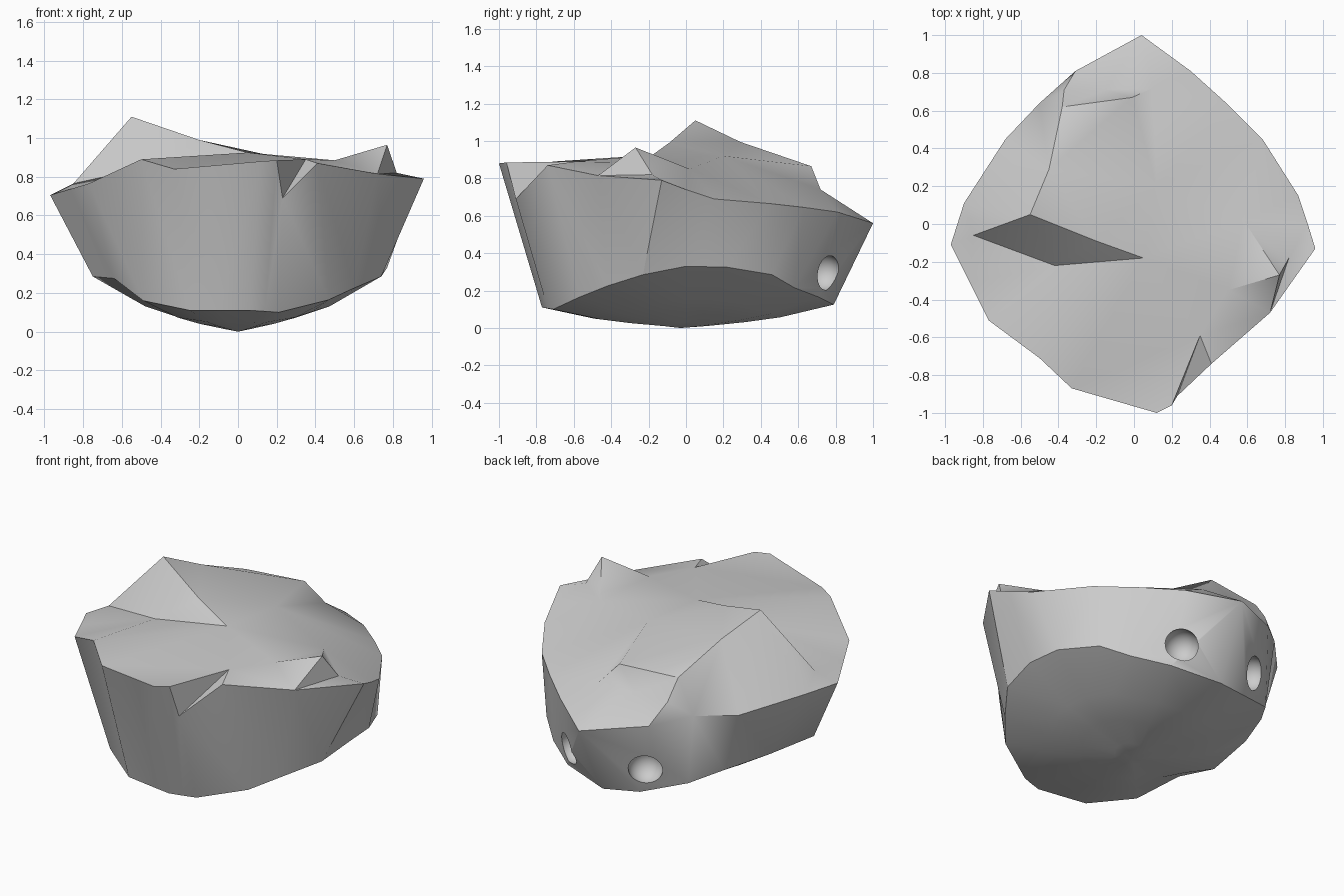
import bpy, bmesh, math
from mathutils import Vector
from mathutils.geometry import delaunay_2d_cdt

old = bpy.data.objects.get("Cube")
if old:
    bpy.data.objects.remove(old, do_unlink=True)

# Stone colour
stone = bpy.data.materials.new("grey_stone")
stone.use_nodes = True
colour = (0.6, 0.6, 0.6, 1)
stone.diffuse_color = colour
stone.node_tree.nodes["Principled BSDF"].inputs["Base Color"].default_value = colour

# Upper rim, counter-clockwise from the front
rim = [Vector(p) for p in (
    (.12, -1, .88), (.2, -.96, .885), (.23, -.91, .69), (.41, -.74, .87),
    (.72, -.47, .815), (.96, -.13, .79), (.92, 0, .74), (.87, .15, .69),
    (.68, .45, .665), (.5, .63, .645), (.3, .81, .62), (.04, 1, .56),
    (-.31, .81, .61), (-.5, .64, .66), (-.68, .45, .64), (-.9, .11, .7),
    (-.97, -.11, .705), (-.87, -.31, .735), (-.77, -.51, .765),
    (-.5, -.71, .89), (-.33, -.87, .84))]

# Lower rim, one point under each point of the upper rim
base = [Vector(p) for p in (
    (.06, -.77, .11), (.14, -.74, .105), (.21, -.71, .1), (.47, -.57, .165),
    (.6, -.42, .225), (.74, -.23, .285), (.77, 0, .33), (.75, .22, .325),
    (.64, .46, .285), (.51, .58, .215), (.32, .71, .165), (.02, .79, .125),
    (-.2, .74, .145), (-.45, .62, .22), (-.57, .44, .265), (-.69, .16, .29),
    (-.75, -.19, .285), (-.64, -.37, .275), (-.49, -.56, .16),
    (-.25, -.72, .11), (-.1, -.745, .11))]

# Broken top
inner = {
    "peak": (-.55, .05, 1.11), "peak_left": (-.85, -.06, .765),
    "peak_right": (-.2, -.09, .99), "peak_back": (-.45, .29, .995),
    "shoulder": (.05, -.18, .925), "hollow": (-.42, -.22, .86),
    "middle": (.12, .2, .92),
    "ridge_left": (-.38, .62, .86), "ridge_right": (-.01, .67, .865),
    "ledge_left": (-.37, .71, .74), "ledge": (-.15, .71, .74),
    "ledge_right": (.1, .72, .74),
    "spike": (.77, -.27, .965), "spike_foot": (.82, -.18, .82),
    "spike_back": (.58, .02, .85), "spike_base": (.5, -.35, .885),
    "notch": (.35, -.59, .89)}
n = len(rim)
names = list(inner)
points = rim + [Vector(p) for p in inner.values()]

def chain(*stops):
    ids = [s if isinstance(s, int) else n + names.index(s) for s in stops]
    return list(zip(ids, ids[1:]))

creases = (chain("peak_left", "peak", "peak_right", "shoulder")
           + chain("peak", "peak_back", "ridge_left", "ridge_right", "ledge_right")
           + chain("ledge_left", "ledge", "ledge_right")
           + chain(16, "peak_left", "hollow", "peak")
           + chain("spike_base", "spike", "spike_back")
           + chain("spike", "spike_foot", 4, "spike") + chain("spike_base", 4)
           + chain(1, "notch", 2) + chain("notch", 3))
flat, _, faces, *_ = delaunay_2d_cdt([p.xy for p in points], creases,
                                     [list(range(n))], 1, 1e-5)

bm = bmesh.new()
top = [bm.verts.new(p) for p in points]
for f in faces:
    bm.faces.new([top[i] for i in f])

# Tapering wall and shallow underside that narrows to a blunt tip
def lower_ring(scale, height):
    return [bm.verts.new((p.x * scale, p.y * scale, p.z * height)) for p in base]

def bridge(upper, lower):
    for i in range(n):
        j = (i + 1) % n
        bm.faces.new((upper[i], lower[i], lower[j], upper[j]))

above = top[:n]
for scale, height in ((1, 1), (.64, .46), (.4, .25), (.15, .09)):
    ring = lower_ring(scale, height)
    bridge(above, ring)
    above = ring
tip = bm.verts.new((0, -.03, 0))
for i in range(n):
    bm.faces.new((above[i], tip, above[(i + 1) % n]))

bmesh.ops.triangulate(bm, faces=bm.faces[:])
bmesh.ops.recalc_face_normals(bm, faces=bm.faces[:])
mesh = bpy.data.meshes.new("rock_chunk")
bm.to_mesh(mesh)
bm.free()
mesh.materials.append(stone)
rock = bpy.data.objects.new("rock_chunk", mesh)
bpy.context.collection.objects.link(rock)

# Two round dents in the back wall
for centre in ((.265, .73, .3), (-.24, .74, .31)):
    bpy.ops.mesh.primitive_uv_sphere_add(segments=32, ring_count=16, radius=.1,
                                         location=centre)
    cutter = bpy.context.object
    cutter.name = "dent_cutter"
    cutter.hide_render = True
    cutter.data.materials.append(stone)
    bpy.context.view_layer.objects.active = rock
    cut = rock.modifiers.new("dent", "BOOLEAN")
    cut.operation = "DIFFERENCE"
    cut.solver = "EXACT"
    cut.object = cutter
    bpy.ops.object.modifier_apply(modifier=cut.name)
    bpy.data.objects.remove(cutter, do_unlink=True)

# Soft shading with sharp broken edges
bpy.ops.object.select_all(action="DESELECT")
rock.select_set(True)
bpy.context.view_layer.objects.active = rock
bpy.ops.object.shade_smooth_by_angle(angle=math.radians(38))
